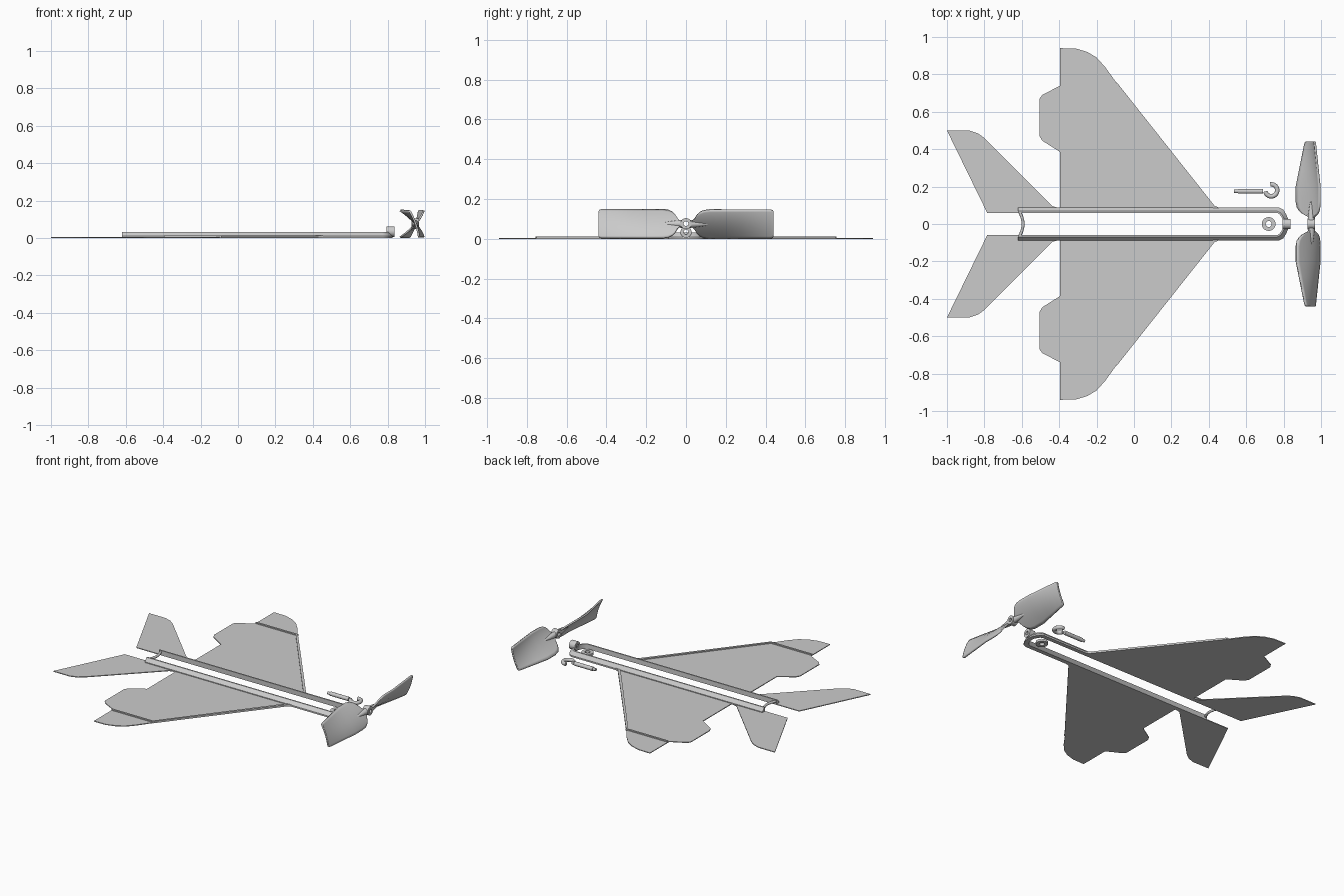
import bpy, bmesh, math

if "Cube" in bpy.data.objects:
    bpy.data.objects.remove(bpy.data.objects["Cube"], do_unlink=True)

grey = bpy.data.materials.new("light_grey_plastic")
grey.use_nodes = True
grey.diffuse_color = (0.6, 0.6, 0.6, 1)
grey.node_tree.nodes["Principled BSDF"].inputs["Base Color"].default_value = (0.6, 0.6, 0.6, 1)


def make(name, verts, faces, smooth=False, solid=0):
    """Create an object from generated geometry."""
    mesh = bpy.data.meshes.new(name)
    mesh.from_pydata(verts, [], faces)
    bm = bmesh.new()
    bm.from_mesh(mesh)
    bmesh.ops.remove_doubles(bm, verts=bm.verts, dist=0.0001)
    bmesh.ops.recalc_face_normals(bm, faces=bm.faces)
    bm.to_mesh(mesh)
    bm.free()
    mesh.materials.append(grey)
    obj = bpy.data.objects.new(name, mesh)
    bpy.context.collection.objects.link(obj)
    if solid:
        mod = obj.modifiers.new("thickness", 'SOLIDIFY')
        mod.thickness = solid
        mod.offset = 0
    if smooth:
        bpy.ops.object.select_all(action='DESELECT')
        obj.select_set(True)
        bpy.context.view_layer.objects.active = obj
        bpy.ops.object.shade_smooth_by_angle(angle=math.radians(40))
    return obj


def prism(name, outline, top, side=1):
    """Flat plate standing on the ground, optionally mirrored in y."""
    n = len(outline)
    verts = [(x, y * side, z) for z in (0, top) for x, y in outline]
    faces = [list(range(n)), list(range(n, 2 * n))]
    faces += [(i, (i + 1) % n, n + (i + 1) % n, n + i) for i in range(n)]
    return make(name, verts, faces)


def loft(name, rings, closed=False, smooth=True):
    """Skin a list of equal rings, closing into a loop or capping the ends."""
    n, m = len(rings[0]), len(rings)
    verts = [v for ring in rings for v in ring]
    faces = []
    for r in range(m if closed else m - 1):
        a, b = r * n, ((r + 1) % m) * n
        faces += [(a + i, a + (i + 1) % n, b + (i + 1) % n, b + i) for i in range(n)]
    if not closed:
        faces += [list(range(n)), list(range((m - 1) * n, m * n))]
    return make(name, verts, faces, smooth)


def tube(name, path, radius, z):
    """Round rod along a flat path."""
    rings = []
    for i, (x, y) in enumerate(path):
        p, q = path[max(i - 1, 0)], path[min(i + 1, len(path) - 1)]
        a = math.atan2(q[1] - p[1], q[0] - p[0])
        rings.append([(x - math.sin(a) * radius * math.cos(t),
                       y + math.cos(a) * radius * math.cos(t), z + radius * math.sin(t))
                      for t in (k * math.tau / 12 for k in range(12))])
    return loft(name, rings)


def collar(name, center, outer, inner, half, axis):
    """Ring with a bore along the x or z axis."""
    cx, cy, cz = center
    rings = []
    for k in range(24):
        c, s = math.cos(k * math.tau / 24), math.sin(k * math.tau / 24)
        ring = []
        for r, h in ((outer, -half), (outer, half), (inner, half), (inner, -half)):
            off = (h, r * c, r * s) if axis == 'x' else (r * c, r * s, h)
            ring.append((cx + off[0], cy + off[1], cz + off[2]))
        rings.append(ring)
    return loft(name, rings, closed=True)


# Fuselage: one bent rail with a sloping outer face, open at the rear
outer = [(-0.62, 0.088), (0.775, 0.088), (0.797, 0.078), (0.812, 0.055), (0.825, 0.025)]
inner = [(-0.62, 0.06), (0.765, 0.06), (0.778, 0.052), (0.788, 0.038), (0.798, 0.018)]
rail = []
for (ox, oy), (ix, iy) in zip(outer, inner):
    mx, my = ix + (ox - ix) * 0.3, iy + (oy - iy) * 0.3
    rail.append([(ox, oy, 0), (ox, oy, 0.01), (mx, my, 0.032), (ix, iy, 0.032), (ix, iy, 0)])
rail += [[(x, -y, z) for x, y, z in ring] for ring in reversed(rail)]
loft("fuselage_rail", rail)

# Rear bridge and nose bearing
bridge = [(-0.611 + 0.018 * math.cos(k * math.pi / 12), 0.065 * k / 6) for k in range(-6, 7)]
tube("rear_bridge", bridge, 0.008, 0.02)
collar("nose_bearing", (0.815, 0, 0.034), 0.028, 0.012, 0.022, 'x')

# Wings, tailplanes and stiffening ribs
wing = [(0.46, 0.07), (0.46, 0.087), (0.43, 0.095), (-0.09, 0.75), (-0.155, 0.84),
        (-0.2, 0.89), (-0.25, 0.92), (-0.31, 0.938), (-0.395, 0.94), (-0.395, 0.74),
        (-0.49, 0.69), (-0.505, 0.67), (-0.505, 0.47), (-0.49, 0.445), (-0.395, 0.385),
        (-0.395, 0.07)]
tail = [(-0.4, 0.07), (-0.4, 0.086), (-0.435, 0.095), (-0.76, 0.42), (-0.8, 0.46),
        (-0.835, 0.485), (-0.88, 0.5), (-1, 0.5), (-0.785, 0.06), (-0.6, 0.06)]
edge = [(0.465, 0.082), (0.43, 0.098), (-0.088, 0.752), (-0.105, 0.752), (0.415, 0.09), (0.45, 0.075)]
tip = [(-0.395, 0.745), (-0.105, 0.745), (-0.088, 0.757), (-0.395, 0.757)]
for side, word in ((1, "left"), (-1, "right")):
    prism(word + "_wing", wing, 0.005, side)
    prism(word + "_tailplane", tail, 0.005, side)
    prism(word + "_leading_edge_rib", edge, 0.012, side)
    prism(word + "_wing_tip_rib", tip, 0.012, side)

# Propeller blades: twisted, cambered sheets
stations = [(0.03, 0.012), (0.042, 0.024), (0.055, 0.045), (0.07, 0.059), (0.09, 0.068),
            (0.12, 0.072), (0.2, 0.072), (0.28, 0.072), (0.36, 0.072), (0.425, 0.072),
            (0.436, 0.069), (0.44, 0.062)]
steps = 12
for side, word in ((1, "left"), (-1, "right")):
    verts, faces = [], []
    for y, h in stations:
        twist = 1 - 0.6 * max(0, (y - 0.2) / 0.24)
        for k in range(steps + 1):
            t = h / 0.072 * (2 * k / steps - 1)
            verts.append((0.95 + twist * (0.063 * t - 0.02 * t * t), y * side, 0.075 + side * 0.072 * t))
    w = steps + 1
    for r in range(len(stations) - 1):
        faces += [(r * w + k, r * w + k + 1, r * w + w + k + 1, r * w + w + k) for k in range(steps)]
    make(word + "_propeller_blade", verts, faces, True, 0.01)

    # Tapered spar running from the hub into the blade
    spar = []
    for y, r in ((0.02, 0.02), (0.05, 0.017), (0.09, 0.011), (0.135, 0.002)):
        spar.append([(0.948 + r * math.cos(a), y * side, 0.075 + r * math.sin(a))
                     for a in (k * math.tau / 12 for k in range(12))])
    loft(word + "_blade_spar", spar)
collar("propeller_hub", (0.948, 0, 0.076), 0.028, 0.012, 0.02, 'x')

# Loose washer and hooked shaft
collar("washer", (0.72, 0, 0.008), 0.037, 0.016, 0.008, 'z')
tube("hook_pin_tip", [(0.535, 0.175), (0.56, 0.175)], 0.009, 0.013)
tube("hook_shaft", [(0.555, 0.175), (0.69, 0.175)], 0.013, 0.013)
arc = [math.radians(190 + 270 * k / 20) for k in range(21)]
tube("hook", [(0.734 + 0.032 * math.cos(a), 0.18 + 0.032 * math.sin(a)) for a in arc], 0.012, 0.013)
